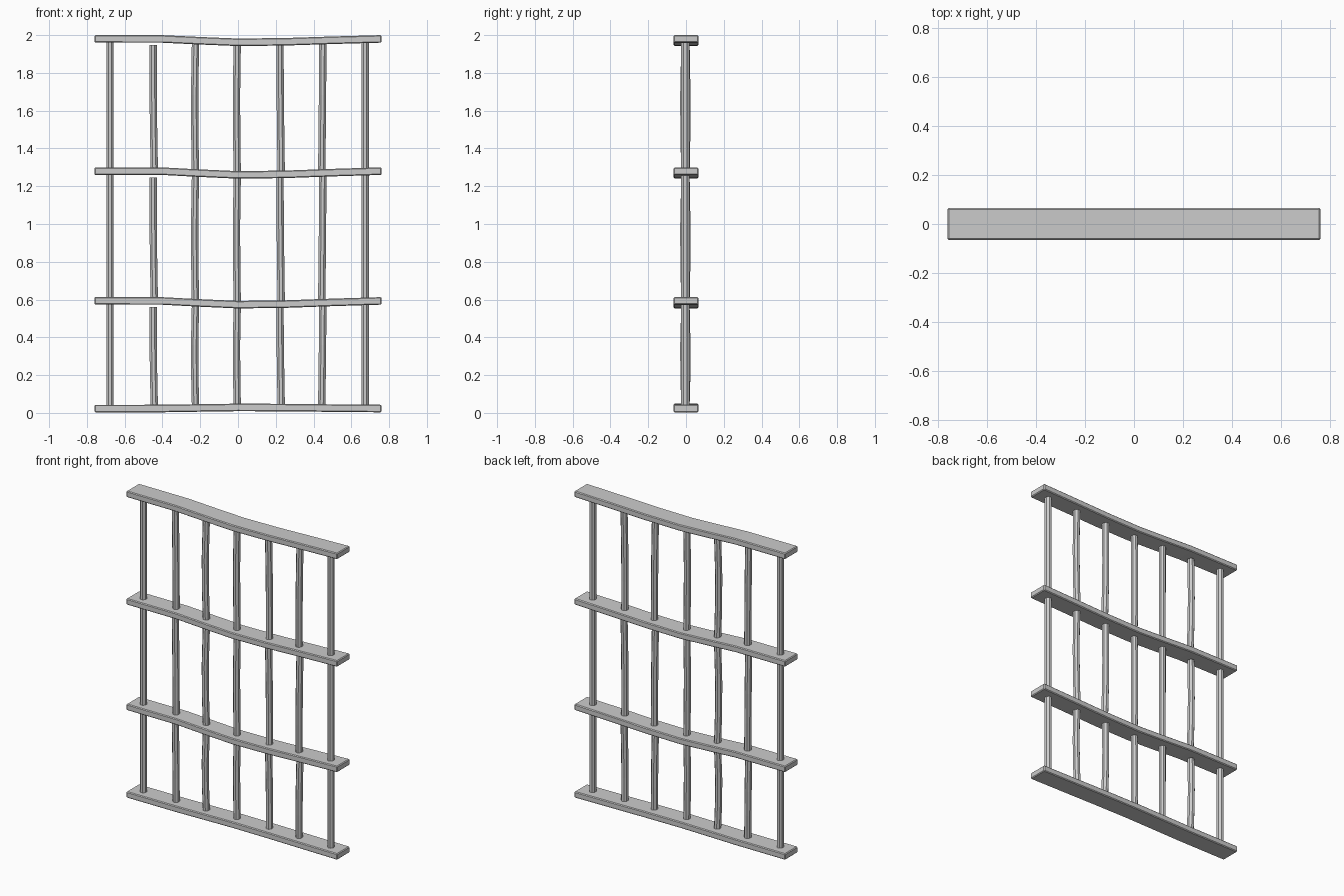
import bpy, bmesh, math

if "Cube" in bpy.data.objects:
    bpy.data.objects.remove(bpy.data.objects["Cube"])


def make(name, bm):
    bmesh.ops.recalc_face_normals(bm, faces=bm.faces)
    me = bpy.data.meshes.new(name)
    bm.to_mesh(me)
    bm.free()
    ob = bpy.data.objects.new(name, me)
    bpy.context.collection.objects.link(ob)
    return ob


def loft(name, rings):
    bm = bmesh.new()
    loops = [[bm.verts.new(p) for p in r] for r in rings]
    n = len(loops[0])
    for a, b in zip(loops, loops[1:]):
        for i in range(n):
            j = (i + 1) % n
            bm.faces.new((a[i], a[j], b[j], b[i]))
    bm.faces.new(loops[0])
    bm.faces.new(loops[-1])
    return make(name, bm)


# flat rails, sagging towards the middle
def rail(name, z, sag, lift=0.0):
    rings = []
    for x, s in ((-0.76, 0), (-0.4, 0.02), (-0.2, 0.55), (0, 1), (0.25, 0.85), (0.5, 0.4), (0.76, 0)):
        zb, zt = z - s * sag, z + 0.04 - s * (sag - lift)
        rings.append([(x, -0.065, zb), (x, 0.065, zb), (x, 0.065, zt), (x, -0.065, zt)])
    ob = loft(name, rings)
    bev = ob.modifiers.new("soft_edges", 'BEVEL')
    bev.width = 0.005
    bev.segments = 1
    bev.limit_method = 'ANGLE'
    bev.angle_limit = math.radians(40)


rail("bottom_rail", 0.003, -0.006)
rail("lower_rail", 0.573, 0.02)
rail("upper_rail", 1.26, 0.02)
rail("top_rail", 1.96, 0.018)

# bars: x at bottom, middle, top of each section, and the y bend
BARS = [(-0.678, -0.678, -0.678, 0.0), (-0.443, -0.449, -0.449, 0.005),
        (-0.225, -0.231, -0.225, -0.006), (-0.004, -0.009, -0.004, 0.0),
        (0.229, 0.224, 0.222, 0.005), (0.443, 0.447, 0.449, -0.006),
        (0.673, 0.673, 0.673, 0.0)]
SECTIONS = [(0.035, 0.575), (0.60, 1.26), (1.285, 1.962)]


def bar(name, xs, z0, z1, bend):
    rings = []
    for t in (0, 0.3, 0.6, 1):
        x = xs[0] + (xs[1] - xs[0]) * t * 2 if t < 0.5 else xs[1] + (xs[2] - xs[1]) * (t * 2 - 1)
        y = -0.003 + bend * math.sin(math.pi * t)
        rings.append([(x + 0.021 * math.cos(a), y + 0.024 * math.sin(a), z0 + (z1 - z0) * t)
                      for a in (math.tau * (k + 0.5) / 8 for k in range(8))])
    loft(name, rings)


for i, (xa, xb, xc, bend) in enumerate(BARS):
    for j, (z0, z1) in enumerate(SECTIONS):
        # the second bar stops short of each rail, others follow the sag
        top = z1 - 0.015 if i == 1 else z1
        bottom = z0 - 0.02 if 0 < j and 1 < i < 6 else z0
        bar(f"bar_{i + 1}_section_{j + 1}", (xa, xb, xc), bottom, top, bend)
